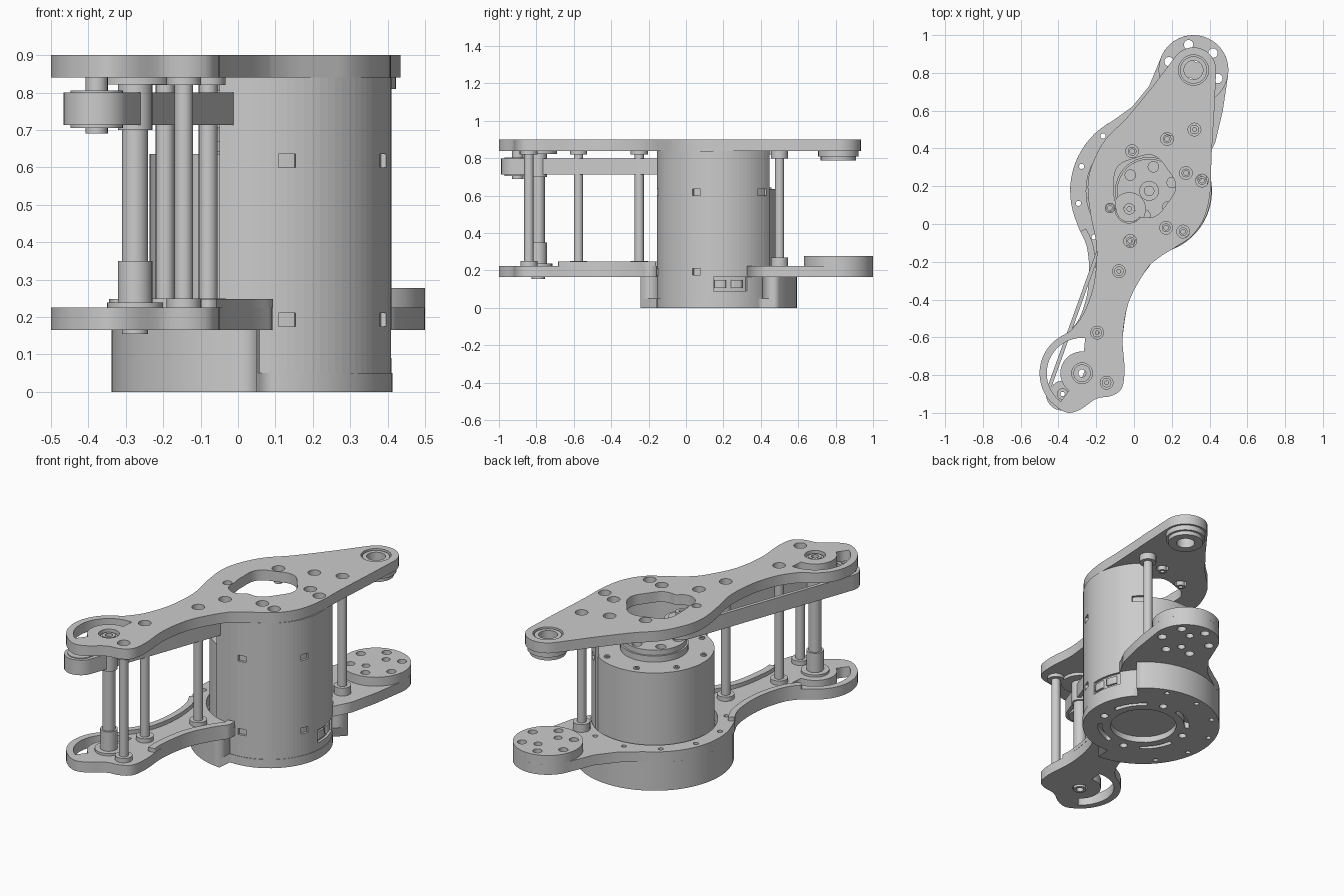
import bpy, bmesh
from math import sin, cos, radians, degrees, sqrt, hypot, atan2, pi
from mathutils import Vector

if "Cube" in bpy.data.objects:
    bpy.data.objects.remove(bpy.data.objects["Cube"])

MOTOR = (0.08, 0.175)      # motor axis
JOINT = (0.315, 0.815)     # bearing end
SHAFT = (-0.275, -0.79)    # output shaft end
TENSION = (-0.378, -0.90)  # belt tensioner
IDLER = (-0.025, 0.08)     # drive pulley


def arc(c, r, a0, a1, n=16):
    return [(c[0] + r * cos(radians(a0 + (a1 - a0) * i / n)),
             c[1] + r * sin(radians(a0 + (a1 - a0) * i / n))) for i in range(n + 1)]


def circle(c, r, n=32):
    return arc(c, r, 0, 360, n)[:-1]


def sector(c, r0, r1, a0, a1, n=24):
    return arc(c, r1, a0, a1, n) + arc(c, r0, a1, a0, n)


def smooth(pts, n=4):
    """Open Catmull-Rom curve through the points."""
    p = [Vector(q) for q in [pts[0]] + pts + [pts[-1]]]
    out = []
    for i in range(1, len(p) - 2):
        a, b, c, d = p[i - 1:i + 3]
        for k in range(n):
            t = k / n
            out.append(tuple(0.5 * (2 * b + (c - a) * t + (2 * a - 5 * b + 4 * c - d) * t * t
                                    + (3 * b - a - 3 * c + d) * t ** 3)))
    return out + [tuple(pts[-1])]


def slab(name, loops, z0, z1):
    """Extrude an outline (first loop) with holes (other loops)."""
    cu = bpy.data.curves.new(name, 'CURVE')
    cu.dimensions, cu.fill_mode, cu.extrude = '2D', 'BOTH', (z1 - z0) / 2
    for loop in loops:
        s = cu.splines.new('POLY')
        s.points.add(len(loop) - 1)
        for pt, (x, y) in zip(s.points, loop):
            pt.co = (x, y, 0, 1)
        s.use_cyclic_u = True
    tmp = bpy.data.objects.new(name + "_curve", cu)
    bpy.context.collection.objects.link(tmp)
    dg = bpy.context.evaluated_depsgraph_get()
    me = bpy.data.meshes.new_from_object(tmp.evaluated_get(dg))
    bpy.data.objects.remove(tmp)
    bm = bmesh.new()
    bm.from_mesh(me)
    bmesh.ops.remove_doubles(bm, verts=bm.verts, dist=1e-5)
    bmesh.ops.recalc_face_normals(bm, faces=bm.faces)
    bm.to_mesh(me)
    bm.free()
    me.name = name
    ob = bpy.data.objects.new(name, me)
    ob.location.z = (z0 + z1) / 2
    bpy.context.collection.objects.link(ob)
    return ob


def disc(name, c, r, z0, z1, hole=0, n=32):
    return slab(name, [circle(c, r, n)] + ([circle(c, hole, n)] if hole else []), z0, z1)


def strip(pts, w):
    """Closed band of width w on the left side of a path."""
    side = []
    for i, p in enumerate(pts):
        a, b = pts[max(i - 1, 0)], pts[min(i + 1, len(pts) - 1)]
        dx, dy = b[0] - a[0], b[1] - a[1]
        l = hypot(dx, dy)
        side.append((p[0] - dy / l * w, p[1] + dx / l * w))
    return pts + side[::-1]


# shared outline of the narrow end of both plates
end_arc = arc(SHAFT, 0.225, 115, 222)
foot = smooth([(-0.40, -0.977), (-0.345, -1.0), (-0.28, -0.98), (-0.2, -0.925), (-0.12, -0.91),
               (-0.065, -0.87), (-0.05, -0.77), (-0.06, -0.6), (-0.03, -0.42), (0.04, -0.28), (0.09, -0.21)])
slot = sector(SHAFT, 0.115, 0.187, 85, 233)
posts = [(-0.145, -0.84), (-0.195, -0.575), (-0.08, -0.25), (0.32, 0.5)]
bolts = [(-0.02, -0.09), (0.17, -0.02), (0.26, -0.04), (0.36, 0.23), (0.275, 0.27),
         (0.175, 0.45), (-0.01, 0.385), (-0.127, 0.085)]

# top plate with motor opening, merged with the drive pulley clearance
hc, hr, er = (0.05, 0.2), 0.163, 0.075
d = hypot(IDLER[0] - hc[0], IDLER[1] - hc[1])
da = atan2(IDLER[1] - hc[1], IDLER[0] - hc[0])
opening = []
for i in range(72):
    a = 2 * pi * i / 72
    q = er ** 2 - (d * sin(a - da)) ** 2
    r = hr + 0.008 * cos(5 * a)
    if q > 0 and cos(a - da) > 0:
        r = max(r, d * cos(a - da) + sqrt(q))
    opening.append((hc[0] + r * cos(a), hc[1] + r * sin(a)))
top_left = smooth([(0.1, 0.73), (-0.04, 0.56), (-0.15, 0.45), (-0.22, 0.32), (-0.245, 0.2), (-0.23, 0.05),
                   (-0.2, -0.1), (-0.2, -0.22), (-0.22, -0.35), (-0.27, -0.48), (-0.335, -0.565)])
top_right = smooth([(0.15, -0.165), (0.24, -0.11), (0.31, -0.06), (0.375, 0.04), (0.405, 0.18),
                    (0.41, 0.35), (0.425, 0.6)])
slab("top_plate", [arc(JOINT, 0.12, -5, 145) + top_left + end_arc + foot + top_right, opening, slot,
                   circle(JOINT, 0.08), circle(SHAFT, 0.055)]
     + [circle(p, 0.034 if p[0] > -0.12 or p in posts else 0.025, 20) for p in posts + bolts], 0.84, 0.90)
for p in bolts:
    disc("plate_bolt", p, 0.023, 0.82, 0.872, 0.012, 16)

# lower plate wrapping around the motor
low_left = smooth([(-0.285, -0.04), (-0.25, -0.12), (-0.237, -0.25), (-0.25, -0.38), (-0.29, -0.5), (-0.345, -0.57)])
lower = (arc(JOINT, 0.185, -8, 155) + [(0.08, 0.73), (-0.01, 0.62)] + arc(MOTOR, 0.418, 118, 200)
         + low_left + end_arc + foot + arc(MOTOR, 0.333, 272, 27, 48) + [(0.43, 0.43), (0.47, 0.6)])
ring_bolts = [circle(arc(MOTOR, 0.38, a, a, 1)[0], 0.014, 12) for a in range(70, 231, 30)]
disc_holes = [circle(arc(JOINT, 0.137, a, a, 1)[0], 0.025, 16) for a in range(41, 400, 60)]
disc_holes += [circle(arc(JOINT, 0.065, a, a, 1)[0], 0.022, 16) for a in (71, 251)]
slab("lower_plate", [lower, slot, circle(SHAFT, 0.04)] + ring_bolts + disc_holes, 0.165, 0.225)
slab("joint_disc", [circle(JOINT, 0.185, 40)] + disc_holes, 0.225, 0.277)
slab("arm_rib_right", [strip(smooth([(-0.058, -0.68), (-0.06, -0.6), (-0.03, -0.42), (0.04, -0.28),
                                     (0.09, -0.21), (0.09, -0.16)]), 0.04)], 0.225, 0.248)
slab("arm_rib_left", [strip(low_left, 0.035)], 0.225, 0.248)

# base housing: full floor, raised wall on the back and left only
floor = arc(MOTOR, 0.418, 45, 266, 40) + arc(MOTOR, 0.333, 266, 405, 24)
slots = [sector(MOTOR, 0.225, 0.25, a, a + 45, 8) for a in (10, 100, 190, 280)]
slots += [circle(arc(MOTOR, 0.24, a, a, 1)[0], 0.022, 12) for a in (77, 167, 257, 347)]
slab("base_floor", [floor, circle(MOTOR, 0.18)] + slots + ring_bolts, 0, 0.05)
slab("base_wall", [sector(MOTOR, 0.325, 0.418, 45, 266, 40)] + ring_bolts, 0.05, 0.165)

# motor body and rotor
disc("motor_body", MOTOR, 0.316, 0.035, 0.635, n=48)
disc("rotor_step", MOTOR, 0.18, 0.635, 0.67)
rotor_holes = [circle(arc(MOTOR, 0.13, a, a, 1)[0], 0.028, 14) for a in range(20, 380, 60)]
slab("rotor_cap", [circle(MOTOR, 0.17)] + rotor_holes, 0.67, 0.70)
disc("rotor_shaft", MOTOR, 0.052, 0.70, 0.76, 0.025)
for a in range(15, 375, 45):
    disc("motor_screw", arc(MOTOR, 0.275, a, a, 1)[0], 0.016, 0.635, 0.643, 0.008, 12)

# motor cover: curved shell with windows cut out of its grid
steps = [-113 + 4 * i for i in range(43)]
levels = [0.05, 0.09, 0.165, 0.175, 0.21, 0.60, 0.635, 0.84]
bm = bmesh.new()
grid = [[bm.verts.new((MOTOR[0] + 0.33 * cos(radians(a)), MOTOR[1] + 0.33 * sin(radians(a)), z))
         for a in steps] for z in levels]
for j in range(len(levels) - 1):
    for i in range(len(steps) - 1):
        a = steps[i] + 2
        window = j in (3, 5) and any(abs(a - w) < 5 for w in (-80, -20, 45))
        plug = j == 1 and -6 < a < 26
        if not (window or plug):
            bm.faces.new((grid[j][i], grid[j][i + 1], grid[j + 1][i + 1], grid[j + 1][i]))
me = bpy.data.meshes.new("motor_cover")
bm.to_mesh(me)
bm.free()
cover = bpy.data.objects.new("motor_cover", me)
bpy.context.collection.objects.link(cover)
sol = cover.modifiers.new("wall", 'SOLIDIFY')
sol.thickness, sol.offset = 0.02, -1

# plugs in the side connector window
for a0 in (-4, 12):
    slab("connector", [sector(MOTOR, 0.30, 0.326, a0, a0 + 11, 4)], 0.105, 0.15)

# spacer posts with end collars
for p in posts:
    disc("spacer_post", p, 0.025, 0.18, 0.872, 0.01, 20)
    hi = 0.025 if p[1] < 0 else 0.045
    disc("post_collar_low", p, 0.046, 0.225, 0.225 + hi, 0.02, 20)
    disc("post_collar_high", p, 0.046, 0.84 - hi + 0.005, 0.84, 0.02, 20)

# output shaft with sleeves and flanges
disc("output_shaft", SHAFT, 0.035, 0.155, 0.892, 0.02)
disc("shaft_sleeve_low", SHAFT, 0.046, 0.225, 0.35, 0.03)
disc("shaft_sleeve_high", SHAFT, 0.046, 0.70, 0.885, 0.03)
disc("shaft_flange_low", SHAFT, 0.075, 0.225, 0.238, 0.03)
disc("shaft_flange_high", SHAFT, 0.10, 0.822, 0.84, 0.03)

# joint bearing under the wide end
disc("bearing_flange", JOINT, 0.108, 0.81, 0.84, 0.05)
disc("bearing_lip", JOINT, 0.095, 0.787, 0.81, 0.05)
disc("bearing_ring", JOINT, 0.072, 0.80, 0.893, 0.05)

# belt loop and its two pulleys
ang = degrees(atan2(IDLER[1] - TENSION[1], IDLER[0] - TENSION[0]))
belt = [arc(IDLER, r, ang - 90, ang + 90) + arc(TENSION, r, ang + 90, ang + 270) for r in (0.088, 0.068)]
slab("drive_belt", belt, 0.713, 0.80)
for c in (IDLER, TENSION):
    disc("belt_pulley", c, 0.07, 0.705, 0.805, 0.03)
    disc("pulley_pin", c, 0.03, 0.69, 0.84, 0.012, 20)
